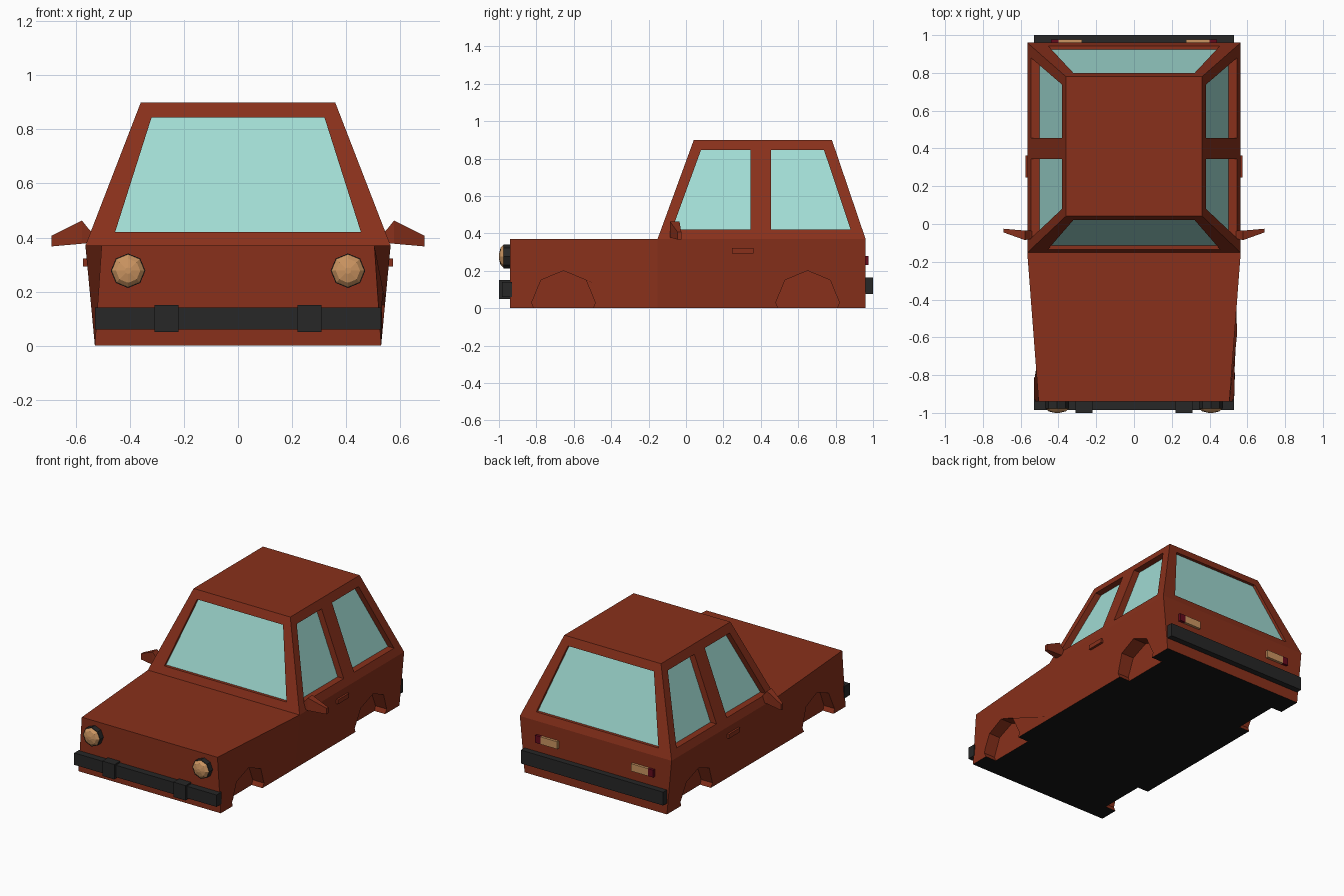
import bpy, bmesh, math
from mathutils import Vector, Matrix

if "Cube" in bpy.data.objects:
    bpy.data.objects.remove(bpy.data.objects["Cube"])


def material(name, rgb):
    m = bpy.data.materials.new(name)
    m.diffuse_color = (*rgb, 1)
    m.use_nodes = True
    m.node_tree.nodes["Principled BSDF"].inputs["Base Color"].default_value = m.diffuse_color
    return m


PAINT = material("paint", (0.25, 0.03, 0.011))
BLACK = material("black_trim", (0.02, 0.02, 0.02))
FLOOR = material("underside", (0.008, 0.008, 0.008))
GLASS = material("glass", (0.36, 0.72, 0.66))
AMBER = material("lamp", (0.6, 0.3, 0.12))
RED = material("red_lamp", (0.13, 0.003, 0.012))


def make(name, bm, mat, fix=True):
    if fix:
        bmesh.ops.recalc_face_normals(bm, faces=bm.faces)
    me = bpy.data.meshes.new(name)
    bm.to_mesh(me)
    bm.free()
    me.materials.append(mat)
    ob = bpy.data.objects.new(name, me)
    bpy.context.collection.objects.link(ob)
    return ob


def loft(name, rings, mat):
    """Skin a list of equal-length point rings and cap both ends."""
    bm = bmesh.new()
    vs = [[bm.verts.new(p) for p in r] for r in rings]
    n = len(vs[0])
    for a, b in zip(vs, vs[1:]):
        for i in range(n):
            j = (i + 1) % n
            bm.faces.new((a[i], a[j], b[j], b[i]))
    bm.faces.new(vs[0])
    bm.faces.new(vs[-1])
    return make(name, bm, mat)


def box(name, x, y, z, mat):
    return loft(name, [[(x[0], b, c) for b, c in
                        ((y[0], z[0]), (y[1], z[0]), (y[1], z[1]), (y[0], z[1]))],
                       [(x[1], b, c) for b, c in
                        ((y[0], z[0]), (y[1], z[0]), (y[1], z[1]), (y[0], z[1]))]], mat)


# Lower body: tapered bonnet, sides leaning outwards
body = loft("body", [[(-0.53, y, 0), (0.53, y, 0), (w, y, 0.37), (-w, y, 0.37)]
                     for y, w in ((-0.94, 0.505), (-0.152, 0.565), (0.96, 0.565))], PAINT)

# Octagonal wheel wells cut into the sides
for s in (-1, 1):
    for y in (-0.655, 0.65):
        rings = [[(s * x, y + 0.17 * math.sin(k * math.pi / 4),
                   0.03 + 0.17 * math.cos(k * math.pi / 4)) for k in range(8)]
                 for x in (0.45, 0.7)]
        cutter = loft("wheel_well_cutter", rings, PAINT)
        cutter.hide_render = True
        mod = body.modifiers.new("well", 'BOOLEAN')
        mod.operation = 'DIFFERENCE'
        mod.solver = 'EXACT'
        mod.object = cutter
        bpy.context.view_layer.objects.active = body
        bpy.ops.object.modifier_apply(modifier=mod.name)
        bpy.data.objects.remove(cutter)

# Black underside
body.data.materials.append(FLOOR)
dark = len(body.data.materials) - 1
for p in body.data.polygons:
    if p.normal.z < -0.9 and p.center.z < 0.002:
        p.material_index = dark


# Cabin: four sloping walls with recessed windows
def side(s):
    return lambda y, z: Vector((s * (0.565 - (z - 0.37) * 0.205 / 0.53), y, z))


def front(x, z):
    return Vector((x, -0.152 + (z - 0.37) * 0.194 / 0.53, z))


def back(x, z):
    return Vector((x, 0.96 - (z - 0.37) * 0.18 / 0.53, z))


cabin, panes = bmesh.new(), bmesh.new()


def face(bm, pts, flip):
    pts = list(pts)
    bm.faces.new([bm.verts.new(p) for p in (pts[::-1] if flip else pts)])


def panel(wall, outer, inner, recess, flip):
    """Frame around an opening, its reveal, and the pane behind."""
    o = [wall(*p) for p in outer]
    n = [wall(*p) for p in inner]
    r = [p + Vector(recess) for p in n]
    for i in range(4):
        j = (i + 1) % 4
        face(cabin, (o[i], o[j], n[j], n[i]), flip)
        face(cabin, (n[i], n[j], r[j], r[i]), flip)
    face(panes, r, flip)


B, T, LO, HI = 0.37, 0.90, 0.42, 0.845
ends_out = [(-0.565, B), (0.565, B), (0.36, T), (-0.36, T)]
ends_in = [(-0.455, LO), (0.455, LO), (0.32, HI), (-0.32, HI)]
panel(front, ends_out, ends_in, (0, 0.02, 0), False)
panel(back, ends_out, ends_in, (0, -0.02, 0), True)
for s in (-1, 1):
    panel(side(s), [(-0.152, B), (0.4, B), (0.4, T), (0.042, T)],
          [(-0.075, LO), (0.345, LO), (0.345, HI), (0.08, HI)], (-s * 0.045, 0, 0), s < 0)
    panel(side(s), [(0.4, B), (0.96, B), (0.78, T), (0.4, T)],
          [(0.455, LO), (0.88, LO), (0.738, HI), (0.455, HI)], (-s * 0.045, 0, 0), s < 0)
face(cabin, [(-0.36, 0.042, T), (0.36, 0.042, T), (0.36, 0.78, T), (-0.36, 0.78, T)], False)
bmesh.ops.remove_doubles(cabin, verts=cabin.verts, dist=0.0005)
make("cabin", cabin, PAINT, False)
make("windows", panes, GLASS, False)

# Bumpers
box("front_bumper", (-0.53, 0.53), (-0.985, -0.93), (0.06, 0.14), BLACK)
box("rear_bumper", (-0.53, 0.53), (0.95, 1.0), (0.075, 0.165), BLACK)


def span(s, a, b):
    return sorted((s * a, s * b))


def disc(x, y, z, r):
    return [(x + r * math.cos(k * math.pi / 4), y, z + r * math.sin(k * math.pi / 4))
            for k in range(8)]


for s, tag in ((-1, "left"), (1, "right")):
    box(tag + "_overrider", span(s, 0.22, 0.31), (-1.0, -0.93), (0.05, 0.15), BLACK)

    # Headlight: black housing and faceted lens
    x = s * 0.407
    loft(tag + "_headlight_housing", [disc(x, -0.93, 0.277, 0.064),
                                      disc(x, -0.977, 0.277, 0.064)], BLACK)
    loft(tag + "_headlight_lens", [disc(x, -0.976, 0.277, 0.062), disc(x, -0.992, 0.277, 0.045),
                                   disc(x, -1.0, 0.277, 0.012)], AMBER)

    # Tail lights
    box(tag + "_tail_lamp", span(s, 0.275, 0.40), (0.95, 0.977), (0.23, 0.28), AMBER)
    box(tag + "_tail_lamp_end", span(s, 0.40, 0.44), (0.95, 0.977), (0.23, 0.28), RED)

    # Door handle
    box(tag + "_door_handle", span(s, 0.54, 0.574), (0.245, 0.362), (0.293, 0.322), PAINT)

    # Wing mirror: short arm flaring into a tapered head
    loft(tag + "_mirror", [[(s * px, y0, z0), (s * px, y1, z0), (s * px, y1, z1), (s * qx, y0, z1)]
                           for px, qx, y0, y1, z0, z1 in
                           ((0.53, 0.53, -0.08, -0.04, 0.383, 0.41),
                            (0.55, 0.55, -0.08, -0.035, 0.38, 0.428),
                            (0.578, 0.578, -0.085, -0.035, 0.377, 0.463),
                            (0.69, 0.69, -0.045, -0.025, 0.367, 0.407))], PAINT)
